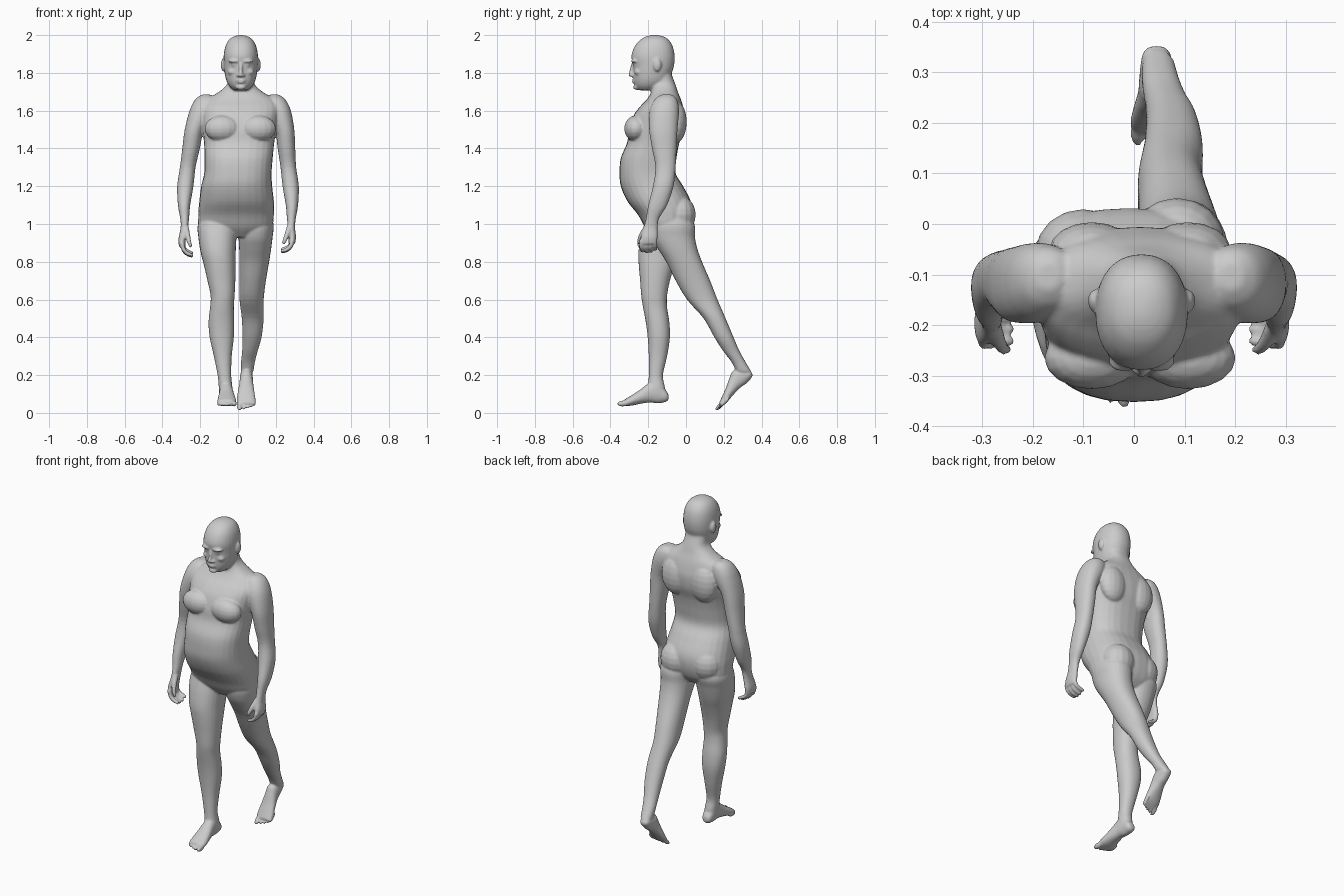
import bpy, bmesh, math
from mathutils import Matrix, Vector

bm = bmesh.new()


def catmull(rows, steps=4):
    out = []
    for i in range(len(rows) - 1):
        p0, p1 = rows[max(i - 1, 0)], rows[i]
        p2, p3 = rows[i + 1], rows[min(i + 2, len(rows) - 1)]
        for s in range(steps):
            t = s / steps
            out.append([0.5 * (2 * b + (c - a) * t + (2 * a - 5 * b + 4 * c - d) * t * t
                               + (3 * b - a - 3 * c + d) * t ** 3)
                        for a, b, c, d in zip(p0, p1, p2, p3)])
    return out + [list(rows[-1])]


def loft(rows, power=2.2, matrix=Matrix.Identity(4), warp=None, sides=28):
    """Closed skin through slices (height, x0, x1, y0, y1)."""
    rings = []
    for h, x0, x1, y0, y1 in catmull(rows):
        ring = []
        for k in range(sides):
            a = 2 * math.pi * k / sides
            c, s = math.cos(a), math.sin(a)
            x = (x0 + x1) / 2 + (x1 - x0) / 2 * math.copysign(abs(c) ** (2 / power), c)
            y = (y0 + y1) / 2 + (y1 - y0) / 2 * math.copysign(abs(s) ** (2 / power), s)
            p = matrix @ Vector((x, y, h))
            ring.append(bm.verts.new(warp(p) if warp else p))
        rings.append(ring)
    for a, b in zip(rings, rings[1:]):
        for k in range(sides):
            j = (k + 1) % sides
            bm.faces.new((a[k], a[j], b[j], b[k]))
    bm.faces.new(rings[0])
    bm.faces.new(rings[-1])


def blob(center, radii, matrix=Matrix.Identity(4), u=16, v=10):
    m = matrix @ Matrix.Translation(center) @ Matrix.Diagonal((*radii, 1))
    bmesh.ops.create_uvsphere(bm, u_segments=u, v_segments=v, radius=1, matrix=m)


def beads(path, warp=None):
    """Round tube through (x, y, z, radius) points."""
    for x, y, z, r in catmull(path, 7):
        p = Vector((x, y, z))
        blob(warp(p) if warp else p, (r, r, r), u=10, v=8)


# Torso and neck
loft([(.93, -.10, .09, -.17, -.03), (.98, -.20, .175, -.215, .01), (1.05, -.21, .19, -.255, .03),
      (1.12, -.205, .19, -.31, .025), (1.20, -.195, .181, -.345, -.015),
      (1.27, -.179, .178, -.352, -.055), (1.35, -.178, .184, -.345, -.05),
      (1.43, -.18, .192, -.312, -.035), (1.50, -.188, .204, -.302, -.012),
      (1.57, -.19, .215, -.28, -.006), (1.62, -.19, .22, -.245, -.015),
      (1.66, -.165, .195, -.207, -.027), (1.70, -.10, .13, -.185, -.043),
      (1.74, -.058, .088, -.185, -.056), (1.79, -.052, .082, -.19, -.075),
      (1.83, -.05, .08, -.19, -.08)], 2.4)
for cx, s in ((.012, 1), (.012, -1)):
    blob((cx + s * .095, -.265, 1.505), (.095, .062, .07))    # chest muscle
    blob((cx + s * .095, -.052, 1.54), (.085, .056, .11))     # shoulder blade
blob((.085, -.035, 1.05), (.095, .087, .10))                  # buttocks
blob((-.10, -.055, 1.06), (.095, .085, .10))

# Head
loft([(2.0, .005, .025, -.18, -.155), (1.993, -.022, .052, -.21, -.12),
      (1.975, -.048, .078, -.242, -.092), (1.94, -.067, .097, -.272, -.07),
      (1.89, -.076, .106, -.289, -.06), (1.84, -.075, .105, -.281, -.063),
      (1.80, -.071, .101, -.279, -.075), (1.76, -.062, .092, -.276, -.09),
      (1.73, -.046, .076, -.268, -.115), (1.708, -.022, .052, -.25, -.15)])
HX = .015
for s in (-1, 1):
    blob((HX + s * .094, -.152, 1.842), (.012, .022, .034))   # ear
    blob((HX + s * .034, -.272, 1.862), (.034, .021, .009))   # brow
    blob((HX + s * .034, -.268, 1.842), (.015, .012, .009))   # eye
    blob((HX + s * .042, -.252, 1.805), (.028, .022, .018))   # cheek
    blob((HX + s * .013, -.285, 1.787), (.009, .012, .009))   # nostril
beads([(HX, -.281, 1.85, .008), (HX, -.289, 1.82, .009), (HX, -.294, 1.79, .011)])  # nose
blob((HX, -.274, 1.762), (.027, .012, .006))                  # lips
blob((HX, -.274, 1.75), (.023, .012, .006))
blob((HX, -.262, 1.724), (.028, .018, .014))                  # chin


# Arms and hands: left as drawn, right mirrored and hanging a little lower
def right_side(p):
    shift = .08 * min(max(p.z - 1.3, 0), .3)
    low = max(1.0 - p.z, 0)
    return Vector((-p.x + shift - .12 * min(low, .08), p.y, p.z - .15 * low))


ARM = [(1.685, .17, .215, -.13, -.075), (1.66, .14, .25, -.165, -.048),
       (1.60, .145, .28, -.193, -.037), (1.50, .195, .298, -.195, -.045),
       (1.40, .21, .303, -.18, -.05), (1.30, .225, .308, -.162, -.055),
       (1.20, .236, .322, -.175, -.066), (1.10, .253, .318, -.20, -.10),
       (1.03, .259, .306, -.212, -.142), (.98, .264, .302, -.225, -.15),
       (.93, .268, .307, -.24, -.15), (.895, .268, .302, -.24, -.155)]
for warp in (None, right_side):
    loft(ARM, warp=warp)
    for i in range(4):
        y = -.236 + .024 * i
        drop = (.004, 0, .003, .014)[i]
        beads([(.287, y, .91, .0125), (.278, y, .88 + drop / 2, .0118),
               (.258, y + .002, .861 + drop, .011), (.235, y + .004, .853 + drop, .0095)], warp)
    beads([(.275, -.205, .985, .017), (.262, -.23, .95, .015),
           (.25, -.245, .92, .0125), (.242, -.248, .90, .010)], warp)

# Forward leg
loft([(1.08, -.17, -.03, -.20, -.03), (1.0, -.212, -.005, -.222, .005),
      (.93, -.21, -.008, -.24, -.012), (.85, -.198, -.012, -.252, -.035),
      (.78, -.18, -.012, -.25, -.06), (.70, -.162, -.014, -.243, -.085),
      (.62, -.145, -.018, -.237, -.10), (.56, -.148, -.022, -.228, -.10),
      (.48, -.156, -.02, -.213, -.088), (.40, -.15, -.022, -.203, -.085),
      (.30, -.128, -.033, -.197, -.10), (.20, -.108, -.036, -.197, -.122),
      (.14, -.102, -.03, -.20, -.112), (.10, -.10, -.03, -.195, -.108)])

# Trailing leg
loft([(1.08, .03, .16, -.18, 0), (1.0, .002, .188, -.20, .045), (.93, .003, .183, -.185, .048),
      (.87, .006, .176, -.15, .06), (.80, .008, .165, -.105, .085),
      (.70, .008, .148, -.055, .128), (.60, .008, .136, .005, .167),
      (.50, .02, .136, .093, .21), (.40, .024, .125, .15, .252),
      (.33, .022, .105, .195, .282), (.27, .016, .09, .24, .315), (.22, .015, .082, .265, .345)])


# Feet: drawn heel to toe, then placed
FOOT = [(.0, -.016, .016, .018, .045), (.015, -.029, .029, .004, .07), (.06, -.034, .034, 0, .125),
        (.10, -.036, .036, .008, .11), (.15, -.044, .043, .006, .078),
        (.20, -.051, .049, 0, .052), (.235, -.048, .048, .002, .035)]
LAY = Matrix(((1, 0, 0, 0), (0, 0, -1, 0), (0, 1, 0, 0), (0, 0, 0, 1)))


def foot(heel, pitch, yaw, height, inner):
    m = (Matrix.Translation(heel) @ Matrix.Rotation(yaw, 4, 'Z') @ Matrix.Rotation(pitch, 4, 'X')
         @ Matrix.Diagonal((1, 1, height, 1)))
    loft(FOOT, matrix=m @ LAY)
    for i in range(5):
        r = (.016, .0115, .011, .0105, .0105)[i]
        x = inner * (.036, .011, -.009, -.027, -.043)[i]
        blob((x, -.243 + .009 * i, r), (r * .9, .034, r), m)


foot((-.066, -.09, .056), .09, .04, 1, 1)
foot((.045, .362, .197), .77, -.01, .77, -1)

# Fuse the parts into one continuous body
bmesh.ops.recalc_face_normals(bm, faces=bm.faces[:])
mesh = bpy.data.meshes.new("body")
bm.to_mesh(mesh)
bm.free()
body = bpy.data.objects.new("body", mesh)
bpy.context.collection.objects.link(body)
fuse = body.modifiers.new("fuse", 'REMESH')
fuse.mode = 'VOXEL'
fuse.voxel_size = .006
fuse.use_smooth_shade = True
soften = body.modifiers.new("soften", 'SMOOTH')
soften.factor = .5
soften.iterations = 4
